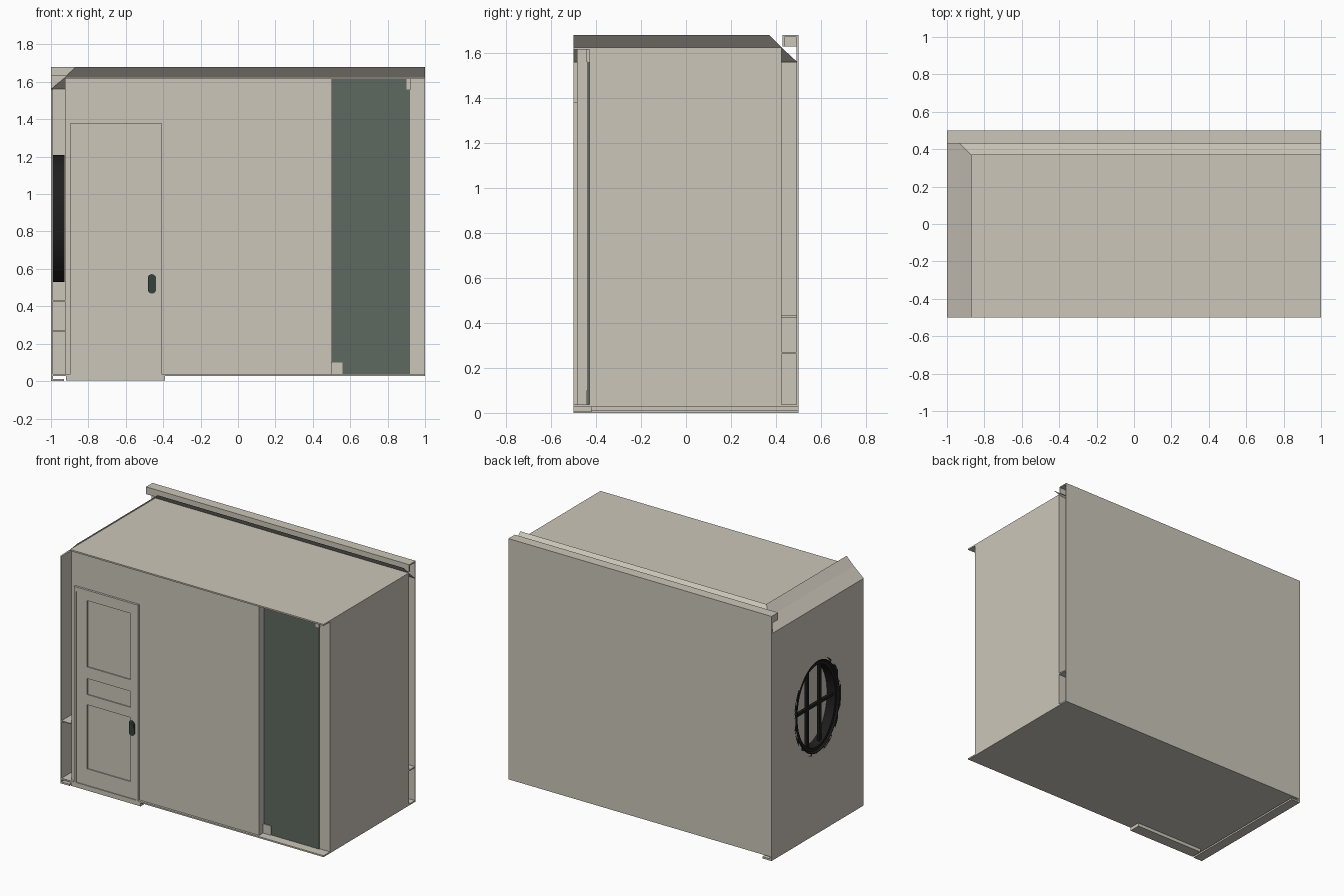
import bpy, bmesh, math

if "Cube" in bpy.data.objects:
    bpy.data.objects.remove(bpy.data.objects["Cube"])


def mat(name, r, g, b):
    m = bpy.data.materials.new(name)
    m.diffuse_color = (r, g, b, 1)
    m.use_nodes = True
    m.node_tree.nodes["Principled BSDF"].inputs["Base Color"].default_value = m.diffuse_color
    return m


BEIGE = mat("warm_beige", 0.60, 0.565, 0.49)
GREEN = mat("slate_green", 0.112, 0.142, 0.118)
HANDLE = mat("dark_green", 0.035, 0.055, 0.045)
BLACK = mat("window_black", 0.013, 0.013, 0.013)


def finish(name, bm, material):
    bmesh.ops.recalc_face_normals(bm, faces=bm.faces)
    me = bpy.data.meshes.new(name)
    bm.to_mesh(me)
    bm.free()
    me.materials.append(material)
    ob = bpy.data.objects.new(name, me)
    bpy.context.collection.objects.link(ob)
    return ob


def box(name, x, y, z, material=BEIGE):
    """Box from (min, max) ranges."""
    bm = bmesh.new()
    bmesh.ops.create_cube(bm, size=1)
    for v in bm.verts:
        v.co = [(a + b) / 2 + c * (b - a) for (a, b), c in zip((x, y, z), v.co)]
    return finish(name, bm, material)


def sheet(name, points, material=BEIGE):
    bm = bmesh.new()
    bm.faces.new([bm.verts.new(p) for p in points])
    me = finish(name, bm, material)
    return me


def lathe_x(name, centre, profile, material, seg=48, smooth=True):
    """Closed profile of (x, ry, rz) swept around an axis along x."""
    bm = bmesh.new()
    rings = []
    for k in range(seg):
        a = 2 * math.pi * k / seg
        rings.append([bm.verts.new((x, centre[0] + ry * math.cos(a), centre[1] + rz * math.sin(a)))
                      for x, ry, rz in profile])
    n = len(profile)
    for k in range(seg):
        p, q = rings[k], rings[(k + 1) % seg]
        for i in range(n):
            j = (i + 1) % n
            bm.faces.new((p[i], p[j], q[j], q[i]))
    ob = finish(name, bm, material)
    if smooth:
        bpy.context.view_layer.objects.active = ob
        ob.select_set(True)
        bpy.ops.object.shade_smooth_by_angle(angle=math.radians(30))
        ob.select_set(False)
    return ob


# Main room body, with the shallow alcove at the right of the front
box("room_body", (-0.925, 0.5), (-0.485, 0.425), (0.035, 1.62))
box("alcove_body", (0.5, 1), (-0.43, 0.425), (0.035, 1.62))
box("roof", (-0.925, 1), (-0.5, 0.425), (1.615, 1.625))
box("floor", (-1, 1), (-0.5, 0.5), (0.027, 0.037))

# Green panel in the alcove and its base block
box("green_panel", (0.502, 0.92), (-0.437, -0.429), (0.037, 1.615), GREEN)
box("panel_base_block", (0.5, 0.56), (-0.442, -0.43), (0.03, 0.1))
box("panel_top_block", (0.9, 0.925), (-0.442, -0.43), (1.56, 1.615))

# Outer back panel with its top rim and inner ledge
box("back_panel", (-1, 1), (0.492, 0.5), (0.027, 1.68))
box("back_rim_top", (-1, 1), (0.43, 0.5), (1.672, 1.68))
box("back_rim_lip", (-1, 1), (0.43, 0.437), (1.63, 1.68))
box("back_rim_end", (-1, -0.93), (0.43, 0.5), (1.63, 1.68))
box("back_ledge", (-1, 1), (0.425, 0.495), (0.262, 0.27))

# Outer left panel with an oval opening, base strip and ledge
panel = box("left_panel", (-1, -0.99), (-0.5, 0.5), (0, 1.56))
cutter = lathe_x("window_cutter", (0, 0.87),
                 [(-1.1, 0.001, 0.001), (-1.1, 0.24, 0.315), (-0.95, 0.24, 0.315), (-0.95, 0.001, 0.001)],
                 BEIGE, smooth=False)
cutter.hide_render = True
cutter.hide_viewport = True
cut = panel.modifiers.new("opening", "BOOLEAN")
cut.object = cutter
cut.operation = "DIFFERENCE"
cut.solver = "EXACT"
box("left_base", (-1, -0.93), (-0.5, 0.5), (0, 0.012))
box("left_ledge", (-1, -0.925), (-0.5, 0.5), (0.425, 0.432))

# Mitred sloping strips: outer shoulders and the raised crown above them
lo, mid, hi = (-1, 0.495, 1.56), (-0.925, 0.425, 1.625), (-0.87, 0.37, 1.68)
for name, (ax, ay, az), (bx, by, bz) in (("shoulder", lo, mid), ("crown", mid, hi)):
    sheet("left_" + name, [(ax, -0.5, az), (ax, ay, az), (bx, by, bz), (bx, -0.5, bz)])
    sheet("back_" + name, [(1, ay, az), (ax, ay, az), (bx, by, bz), (1, by, bz)])

# Oval window: stepped frame and glazing bars
lathe_x("window_frame", (0, 0.87),
        [(-0.99, 0.265, 0.34), (-1, 0.255, 0.33), (-1, 0.235, 0.31), (-0.99, 0.225, 0.30),
         (-0.99, 0.205, 0.28), (-0.927, 0.205, 0.28), (-0.927, 0.265, 0.34)], BLACK)
for y in (-0.068, 0.068):
    box("window_bar_upright", (-0.975, -0.955), (y - 0.01, y + 0.01), (0.6, 1.14), BLACK)
box("window_bar_cross", (-0.975, -0.955), (-0.205, 0.205), (0.86, 0.88), BLACK)

# Door: slab with raised stiles and rails, trim and sill
box("door_slab", (-0.88, -0.425), (-0.487, -0.47), (0.03, 1.35))
for x in ((-0.88, -0.8), (-0.47, -0.425)):
    box("door_stile", x, (-0.494, -0.48), (0.03, 1.35))
for z in ((0.03, 0.15), (0.59, 0.66), (0.77, 0.85), (1.305, 1.35)):
    box("door_rail", (-0.8, -0.47), (-0.494, -0.48), z)
for x in ((-0.895, -0.88), (-0.425, -0.41)):
    box("door_trim_side", x, (-0.5, -0.48), (0.03, 1.38))
box("door_trim_top", (-0.88, -0.425), (-0.5, -0.48), (1.35, 1.38))
box("door_sill", (-0.92, -0.39), (-0.5, -0.42), (0.004, 0.03))


# Door handle: rounded back plate and knob
def disc(name, z, r, y0, y1):
    bm = bmesh.new()
    bmesh.ops.create_cone(bm, cap_ends=True, segments=20, radius1=r, radius2=r, depth=y1 - y0)
    for v in bm.verts:
        v.co = (v.co.x - 0.46, (y0 + y1) / 2 + v.co.z, z + v.co.y)
    return finish(name, bm, HANDLE)


box("handle_plate", (-0.482, -0.438), (-0.497, -0.485), (0.49, 0.55), HANDLE)
for z in (0.49, 0.55):
    disc("handle_plate_end", z, 0.022, -0.497, -0.485)
disc("handle_knob", 0.535, 0.018, -0.5, -0.49)
